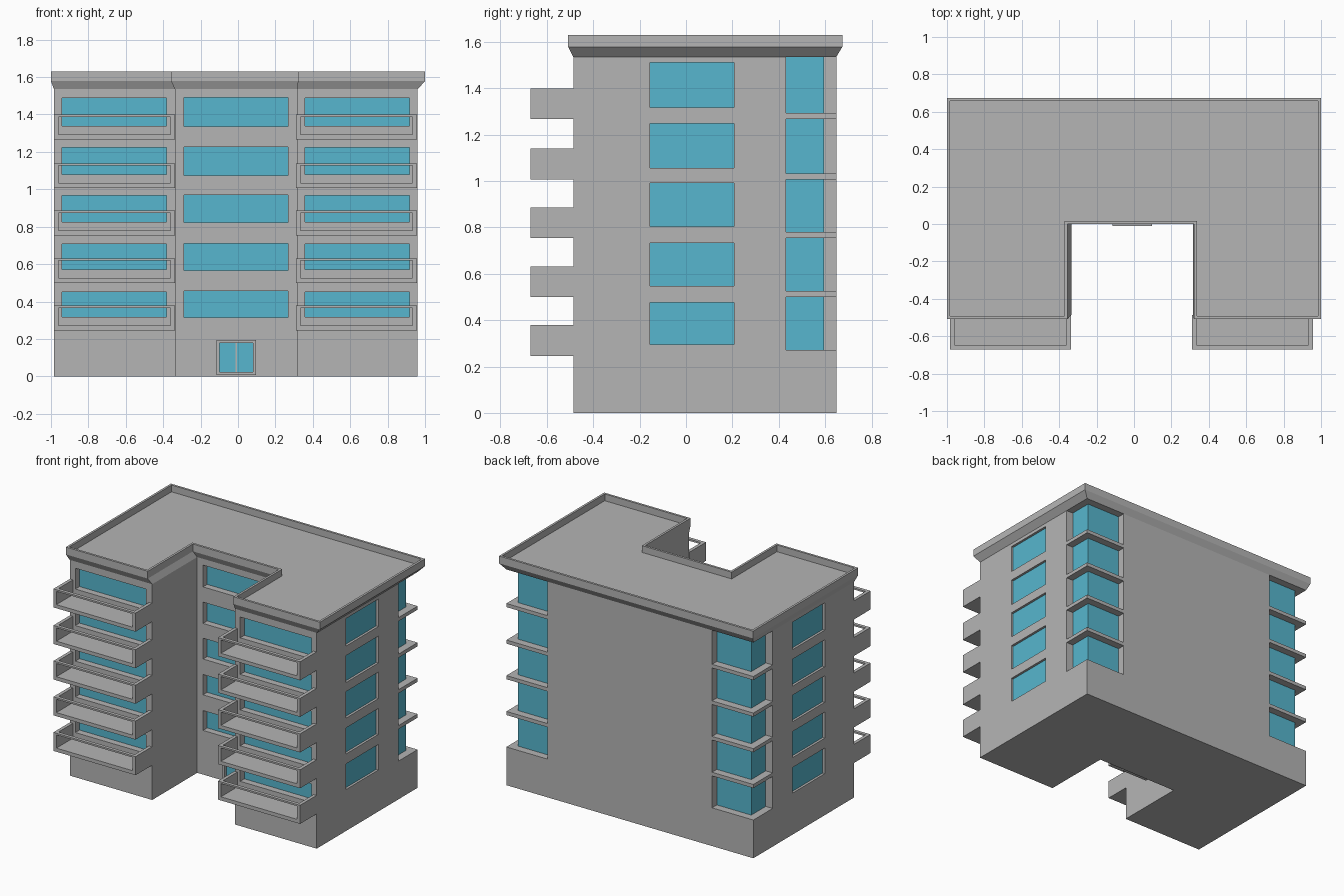
import bpy, bmesh

if "Cube" in bpy.data.objects:
    bpy.data.objects.remove(bpy.data.objects["Cube"])


def material(name, rgb):
    m = bpy.data.materials.new(name)
    m.diffuse_color = (*rgb, 1)
    m.use_nodes = True
    m.node_tree.nodes["Principled BSDF"].inputs["Base Color"].default_value = m.diffuse_color
    return m


GREY = material("concrete grey", (0.46, 0.46, 0.46))
BLUE = material("window blue", (0.095, 0.47, 0.62))


def finish(name, bm, mat):
    bmesh.ops.recalc_face_normals(bm, faces=bm.faces)
    me = bpy.data.meshes.new(name)
    bm.to_mesh(me)
    bm.free()
    me.materials.append(mat)
    ob = bpy.data.objects.new(name, me)
    bpy.context.collection.objects.link(ob)
    return ob


def boxes(name, items, mat):
    """One object from boxes given as (x0, x1, y0, y1, z0, z1)."""
    bm = bmesh.new()
    for x0, x1, y0, y1, z0, z1 in items:
        vs = bmesh.ops.create_cube(bm, size=1)["verts"]
        for v in vs:
            v.co = (x1 if v.co.x > 0 else x0, y1 if v.co.y > 0 else y0, z1 if v.co.z > 0 else z0)
    return finish(name, bm, mat)


def u_ring(x0, x1, y0, y1, n0, n1, ny, z, d=0.0):
    """U-shaped floor outline with a front notch, inset by d."""
    x0, x1, y0, y1, n0, n1, ny = x0 + d, x1 - d, y0 + d, y1 - d, n0 - d, n1 + d, ny + d
    return [(x, y, z) for x, y in ((x0, y0), (n0, y0), (n0, ny), (n1, ny),
                                   (n1, y0), (x1, y0), (x1, y1), (x0, y1))]


def loft(name, rings, mat):
    bm = bmesh.new()
    loops = [[bm.verts.new(p) for p in r] for r in rings]
    for a, b in zip(loops, loops[1:]):
        for i in range(len(a)):
            j = (i + 1) % len(a)
            bm.faces.new((a[i], a[j], b[j], b[i]))
    bm.faces.new(loops[0][::-1])
    bm.faces.new(loops[-1])
    return finish(name, bm, mat)


BODY = (-0.984, 0.96, -0.486, 0.648, -0.335, 0.316, 0.02)
ROOF = (-1.0, 1.0, -0.508, 0.674, -0.355, 0.32, 0.0)
X0, X1, Y0, Y1, N0, N1, NY = BODY
EAVE = 1.535

body = loft("building_body", [u_ring(*BODY, 0), u_ring(*BODY, EAVE)], GREY)

# Window openings and their glass, floor by floor
FLOORS = [0.246, 0.499, 0.754, 1.007, 1.267]
cuts, front_glass, side_glass, corner_glass = [], [], [], []
DEEP, SHALLOW, T, CORNER = 0.055, 0.025, 0.008, 0.054
for i, f in enumerate(FLOORS):
    s = i / 4
    # front windows: wings and centre
    for x0, x1, y, lo, hi in ((-0.94, -0.382, Y0, 0.072, 0.204 + 0.016 * s),
                              (0.358, 0.918, Y0, 0.072, 0.204 + 0.016 * s),
                              (-0.289, 0.267, NY, 0.068, 0.209 + 0.014 * s)):
        cuts.append((x0, x1, y - 0.05, y + DEEP, f + lo, f + hi))
        front_glass.append((x0, x1, y + DEEP - T, y + DEEP, f + lo, f + hi))
    # side windows
    z0, z1 = f + 0.049, f + 0.231 + 0.013 * s
    cuts += [(X0 - 0.05, X0 + SHALLOW, -0.155, 0.207, z0, z1),
             (X1 - SHALLOW, X1 + 0.05, -0.155, 0.207, z0, z1)]
    side_glass += [(X0 + SHALLOW - T, X0 + SHALLOW, -0.155, 0.207, z0, z1),
                   (X1 - SHALLOW, X1 - SHALLOW + T, -0.155, 0.207, z0, z1)]
    # wrap-round back corner windows; slabs stay between them
    z0 = f + 0.026
    z1 = FLOORS[i + 1] if i < 4 else EAVE
    zc = z1 if i < 4 else EAVE + 0.05
    cuts += [(X0 - 0.05, X0 + 0.325, 0.432, Y1 + 0.05, z0, zc),
             (X1 - 0.325, X1 + 0.05, 0.432, Y1 + 0.05, z0, zc)]
    corner_glass += [(X0 + CORNER, X0 + 0.325, 0.432, Y1 - CORNER, z0, z1),
                     (X1 - 0.325, X1 - CORNER, 0.432, Y1 - CORNER, z0, z1)]

cutter = boxes("opening_cutter", cuts, GREY)
cutter.hide_render = True
mod = body.modifiers.new("openings", "BOOLEAN")
mod.operation = "DIFFERENCE"
mod.solver = "EXACT"
mod.object = cutter
bpy.context.view_layer.update()
new_mesh = bpy.data.meshes.new_from_object(body.evaluated_get(bpy.context.evaluated_depsgraph_get()))
body.modifiers.clear()
body.data = new_mesh
bpy.data.objects.remove(cutter)

boxes("front_window_glass", front_glass, BLUE)
boxes("side_window_glass", side_glass, BLUE)
boxes("corner_window_glass", corner_glass, BLUE)

# Roof: sloped cornice, parapet and sunken deck
loft("roof", [u_ring(*BODY, EAVE), u_ring(*ROOF, 1.578), u_ring(*ROOF, 1.63),
              u_ring(*ROOF, 1.63, 0.016), u_ring(*ROOF, 1.582, 0.016)], GREY)

# Balconies: floor, two side walls and a thin front rail
W, YF = 0.024, -0.67
for side, x0, x1 in (("left", X0, -0.337), ("right", 0.311, 0.958)):
    parts = []
    for f in FLOORS:
        top = f + 0.132
        parts += [(x0, x1, YF, Y0, f, f + 0.026),
                  (x0, x0 + W, YF, Y0, f + 0.026, top),
                  (x1 - W, x1, YF, Y0, f + 0.026, top),
                  (x0 + W, x1 - W, YF, YF + W, top - 0.012, top)]
    boxes(side + "_balconies", parts, GREY)

# Entrance: frame, mullion and two panes
DX0, DX1, DZ0, DZ1, B = -0.115, 0.096, 0.008, 0.195, 0.016
boxes("door_frame", [(DX0, DX0 + B, -0.01, NY, DZ0, DZ1), (DX1 - B, DX1, -0.01, NY, DZ0, DZ1),
                     (DX0 + B, DX1 - B, -0.01, NY, DZ1 - B, DZ1),
                     (DX0 + B, DX1 - B, -0.01, NY, DZ0, DZ0 + B),
                     (-0.0125, -0.0065, 0.006, NY, DZ0 + B, DZ1 - B)], GREY)
boxes("door_glass", [(DX0 + B, -0.0125, 0.012, NY, DZ0 + B, DZ1 - B),
                     (-0.0065, DX1 - B, 0.012, NY, DZ0 + B, DZ1 - B)], BLUE)
